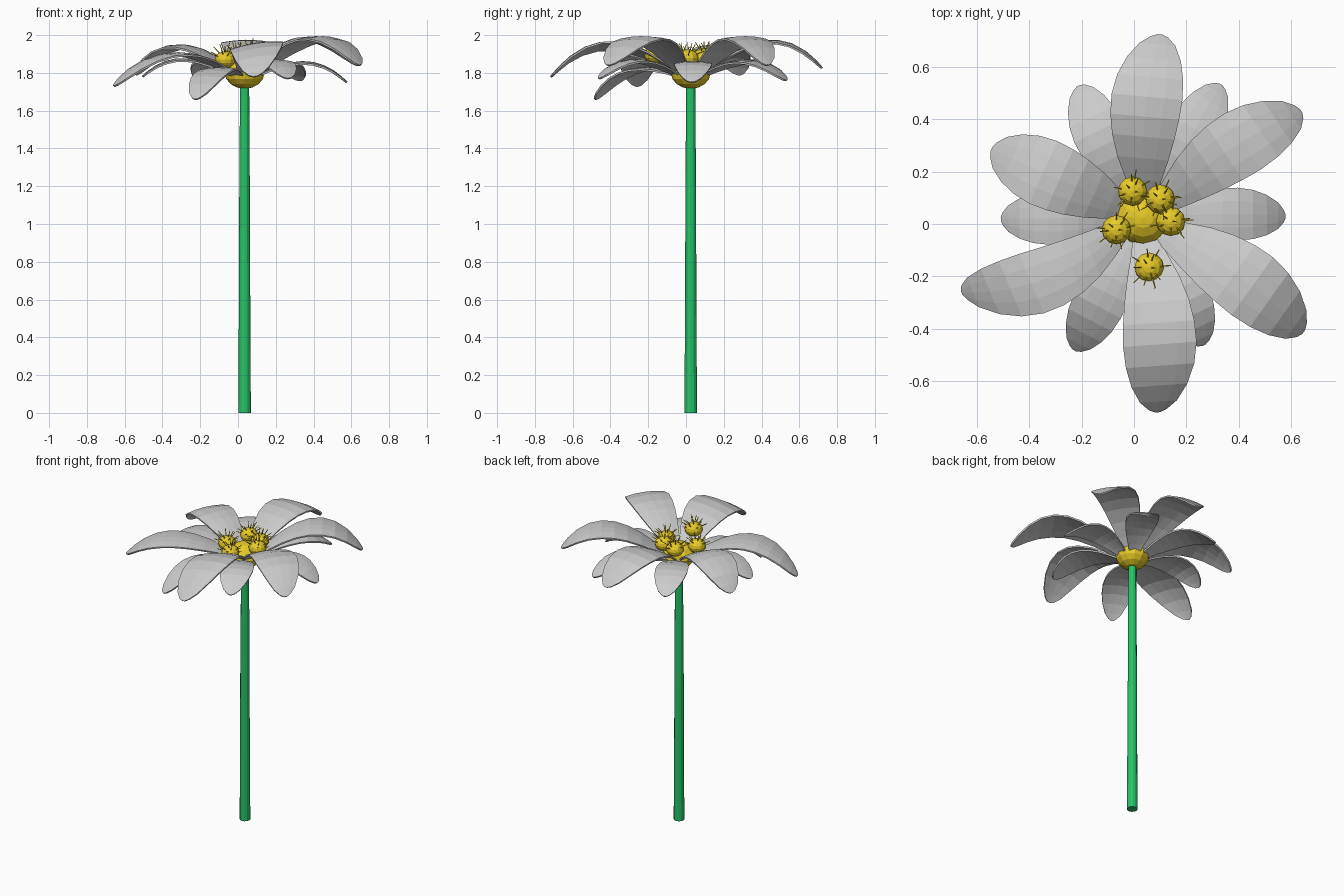
import bpy, bmesh, math, random
from mathutils import Vector, Matrix

if "Cube" in bpy.data.objects:
    bpy.data.objects.remove(bpy.data.objects["Cube"])

random.seed(4)
CX, CY = 0.035, 0.025


def material(name, rgb):
    m = bpy.data.materials.new(name)
    m.diffuse_color = (*rgb, 1)
    m.use_nodes = True
    m.node_tree.nodes["Principled BSDF"].inputs["Base Color"].default_value = m.diffuse_color
    return m


YELLOW = material("yellow", (0.80, 0.60, 0.02))
GREEN = material("green", (0.02, 0.55, 0.14))


def make(name, bm, mat=None):
    bmesh.ops.recalc_face_normals(bm, faces=bm.faces)
    me = bpy.data.meshes.new(name)
    bm.to_mesh(me)
    bm.free()
    ob = bpy.data.objects.new(name, me)
    bpy.context.collection.objects.link(ob)
    if mat:
        me.materials.append(mat)
    return ob


# Stem: stacked rings, gently tapering
bm = bmesh.new()
rings = []
for z, r, dx in [(0, .033, 0), (.45, .031, 0), (.9, .029, -.001), (1.35, .027, 0), (1.75, .024, 0)]:
    rings.append([bm.verts.new((CX + dx + r * math.cos(a * math.pi / 6),
                                CY + r * math.sin(a * math.pi / 6), z)) for a in range(12)])
for lo, hi in zip(rings, rings[1:]):
    for i in range(12):
        j = (i + 1) % 12
        bm.faces.new((lo[i], lo[j], hi[j], hi[i]))
bm.faces.new(rings[0][::-1])
bm.faces.new(rings[-1])
make("stem", bm, GREEN)

# Flower centre: flattened low-poly ball
bm = bmesh.new()
bmesh.ops.create_uvsphere(bm, u_segments=12, v_segments=8, radius=0.105,
                          matrix=Matrix.Translation((CX, CY, 1.80)) @ Matrix.Diagonal((1, 1, .8, 1)))
make("flower_centre", bm, YELLOW)

# Petals: arched strips swept outward from the centre
OUTLINE = [(0, .3), (.12, .5), (.25, .72), (.38, .88), (.5, .97), (.62, 1),
           (.74, .93), (.85, .76), (.94, .5), (.985, .24), (1, .06)]


def petal(name, tip_x, tip_y, tip_z, half, arch, bow, roll=0, z0=1.80):
    d = Vector((tip_x - CX, tip_y - CY, 0))
    length = d.length
    d.normalize()
    side = Vector((-d.y, d.x, 0))
    bm = bmesh.new()
    rows = []
    for t, w in OUTLINE:
        z = z0 + (tip_z - z0) * t + 4 * arch * t * (1 - t) * (0.75 + 0.5 * t)
        mid = Vector((CX, CY, z)) + d * (.07 + (length - .07) * t) + side * 4 * bow * t * (1 - t)
        row = []
        for k in (-1, -.5, 0, .5, 1):
            u = k * half * w
            row.append(bm.verts.new(mid + side * u + Vector((0, 0, roll * u - .1 * half * w * k * k))))
        rows.append(row)
    for a, b in zip(rows, rows[1:]):
        for i in range(4):
            bm.faces.new((a[i], b[i], b[i + 1], a[i + 1]))
    ob = make(name, bm)
    s = ob.modifiers.new("thickness", 'SOLIDIFY')
    s.thickness = 0.01
    s.offset = 0


UPPER = [(.10, .72, 1.825, .135, .155, .03), (.635, .43, 1.84, .127, .165, .03),
         (.645, -.41, 1.84, .135, .165, .03), (.09, -.715, 1.78, .14, .165, .03, .15),
         (-.655, -.26, 1.73, .122, .14, .075), (-.54, .285, 1.79, .13, .15, 0)]
LOWER = [(-.21, .525, 1.77, .1, .09, .01), (.33, .53, 1.76, .1, .09, 0),
         (.575, .03, 1.75, .1, .09, .01), (.265, -.46, 1.77, .1, .09, .01),
         (-.225, -.48, 1.66, .1, .10, 0), (-.505, .02, 1.78, .1, .09, 0)]
for i, p in enumerate(UPPER):
    petal(f"upper_petal_{i + 1}", *p)
for i, p in enumerate(LOWER):
    petal(f"lower_petal_{i + 1}", *p, z0=1.785)

# Stamens: small balls bristling with thin hairs on top
for n, (x, y, z) in enumerate([(-.005, .125, 1.885), (.10, .095, 1.885), (.14, .01, 1.88),
                               (-.067, -.022, 1.87), (.058, -.165, 1.895)]):
    bm = bmesh.new()
    c = Matrix.Translation((x, y, z))
    bmesh.ops.create_uvsphere(bm, u_segments=12, v_segments=8, radius=.056,
                              matrix=c @ Matrix.Diagonal((1, 1, .8, 1)))
    for i in range(14):
        tilt = math.radians(75) * math.sqrt((i + .5) / 14)
        turn = i * 2.4 + random.uniform(-.3, .3)
        m = (c @ Matrix.Rotation(turn, 4, 'Z') @ Matrix.Rotation(tilt, 4, 'Y')
             @ Matrix.Translation((0, 0, .06)))
        bmesh.ops.create_cone(bm, cap_ends=True, segments=5, radius1=.0035, radius2=.002,
                              depth=random.uniform(.045, .065), matrix=m)
    make(f"stamen_{n + 1}", bm, YELLOW)
